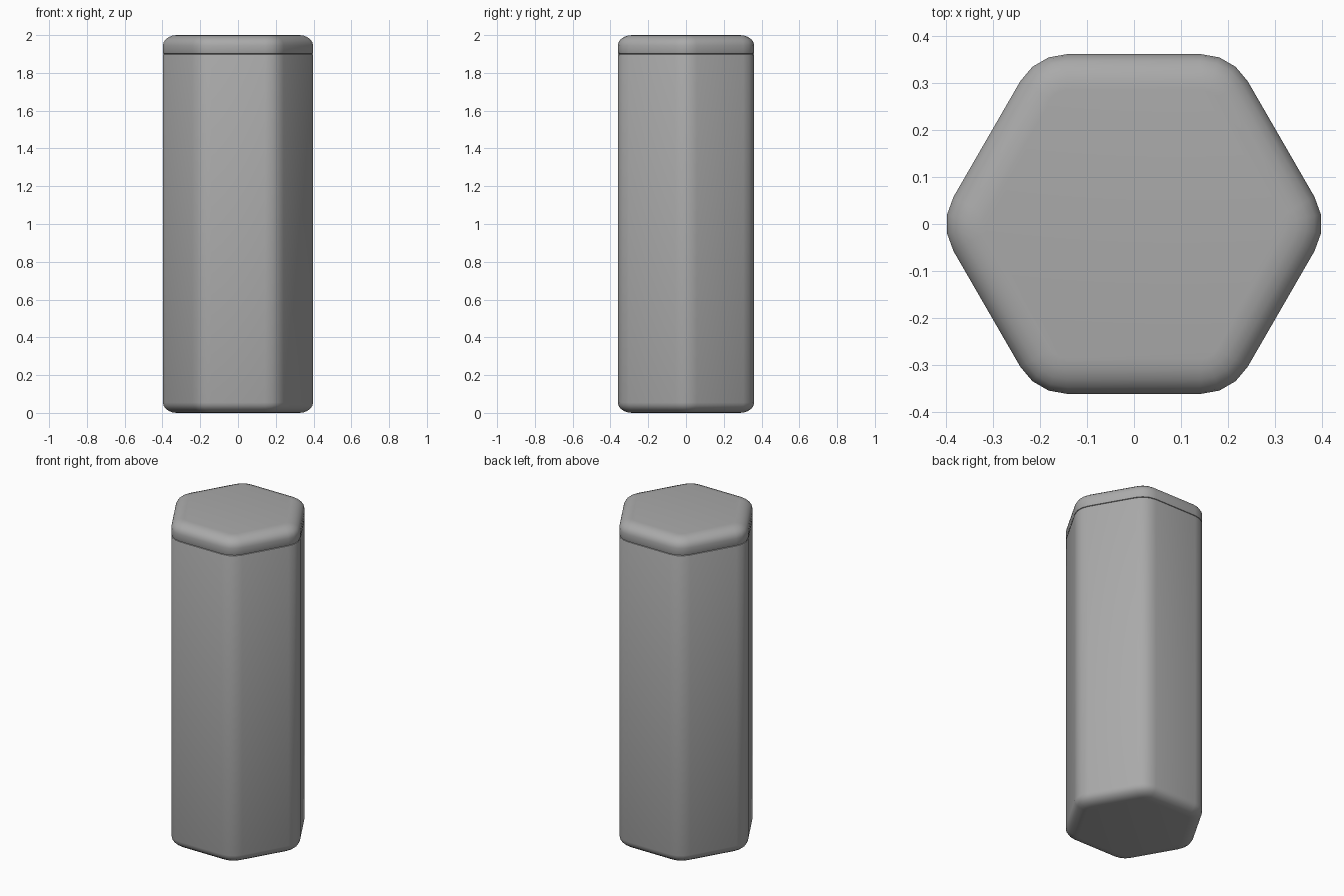
import bpy, bmesh
from math import cos, sin, pi, radians

if "Cube" in bpy.data.objects:
    bpy.data.objects.remove(bpy.data.objects["Cube"], do_unlink=True)

APOTHEM = 0.361   # centre to flat side
CORNER = 0.115    # radius of the vertical edges
ARC = 3           # segments in each rounded corner

grey = bpy.data.materials.new("plain grey")
grey.use_nodes = True
grey.diffuse_color = (0.4, 0.4, 0.4, 1)
grey.node_tree.nodes["Principled BSDF"].inputs["Base Color"].default_value = (0.4, 0.4, 0.4, 1)


def hexagon(inset):
    """Rounded hexagon outline, moved inwards by inset."""
    reach = (APOTHEM - CORNER) / cos(pi / 6)
    points = []
    for side in range(6):
        a = side * pi / 3
        for i in range(ARC + 1):
            b = a - pi / 6 + i * pi / 3 / ARC
            r = CORNER - inset
            points.append((reach * cos(a) + r * cos(b), reach * sin(a) + r * sin(b)))
    return points


def rounding(width, height, steps):
    """Quarter ellipse as (inset, distance from the end) pairs, end first."""
    return [(width * (1 - sin(t)), height * (1 - cos(t)))
            for t in (i * pi / 2 / steps for i in range(steps + 1))]


def loft(name, profile):
    """Stack hexagon rings along a profile of (inset, z) and close both ends."""
    bm = bmesh.new()
    rings = [[bm.verts.new((x, y, z)) for x, y in hexagon(d)] for d, z in profile]
    for low, high in zip(rings, rings[1:]):
        for i in range(len(low)):
            j = (i + 1) % len(low)
            bm.faces.new((low[i], low[j], high[j], high[i]))
    bm.faces.new(rings[-1])
    bm.faces.new(rings[0][::-1])
    mesh = bpy.data.meshes.new(name)
    bm.to_mesh(mesh)
    bm.free()
    mesh.materials.append(grey)
    obj = bpy.data.objects.new(name, mesh)
    bpy.context.collection.objects.link(obj)
    bpy.ops.object.select_all(action="DESELECT")
    obj.select_set(True)
    bpy.context.view_layer.objects.active = obj
    bpy.ops.object.shade_smooth_by_angle(angle=radians(40))
    return obj


soft = rounding(0.075, 0.055, 5)    # big rounding on the outer ends
seam = rounding(0.007, 0.007, 2)    # small rounding along the seam

# Tall container, rounded at the foot
loft("container_body", soft + [(d, 1.9 - h) for d, h in reversed(seam)])

# Shallow lid, rounded at the top
loft("lid", [(d, 1.9 + h) for d, h in seam] + [(d, 2 - h) for d, h in reversed(soft)])
